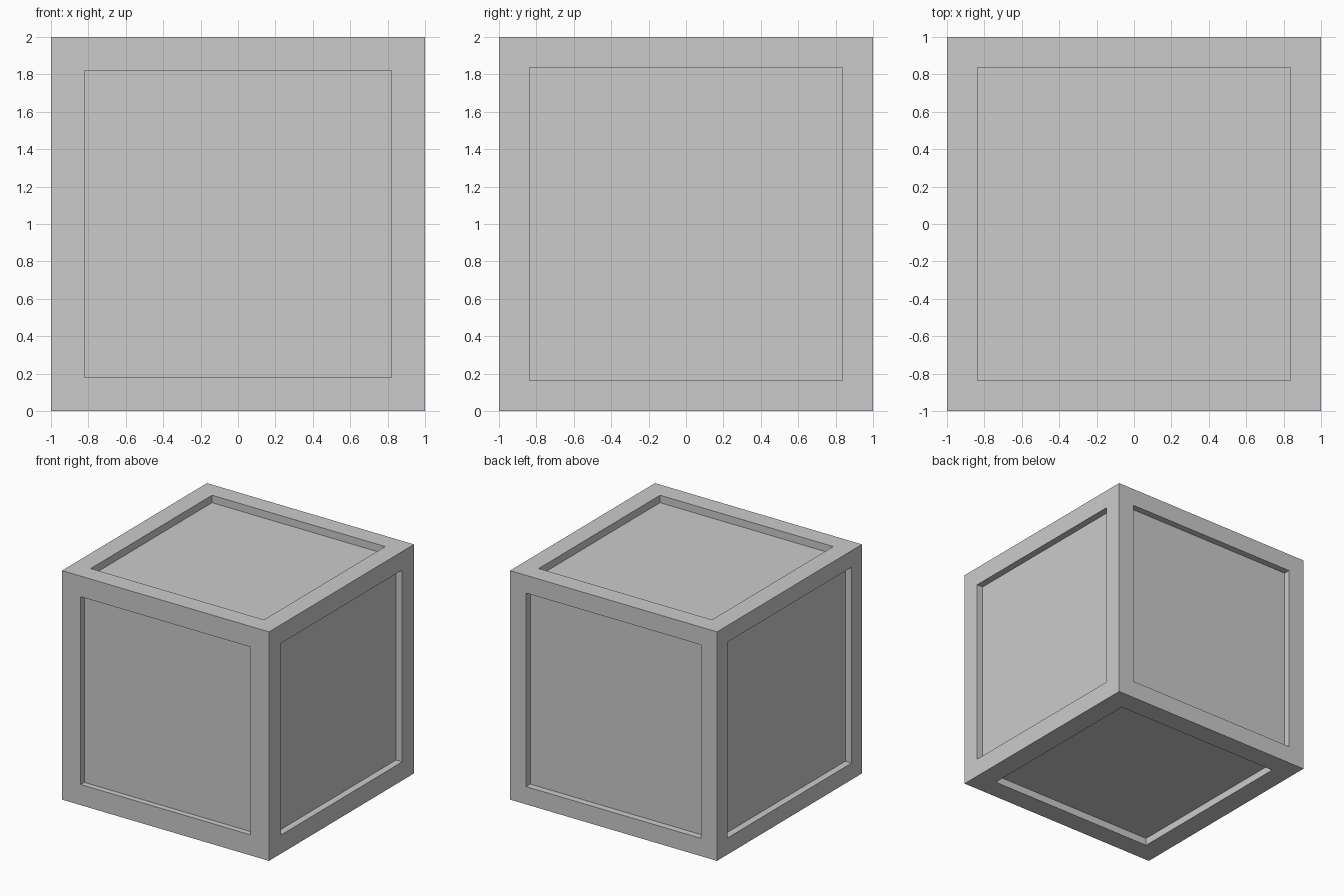
import bpy
import bmesh
from mathutils import Vector

if "Cube" in bpy.data.objects:
    bpy.data.objects.remove(bpy.data.objects["Cube"])

# Frame width and recess depth for each side, keyed by outward direction
PANELS = {
    (0, -1, 0): (0.18, 0.05),    # front
    (0, 1, 0): (0.155, 0.058),   # back
    (1, 0, 0): (0.163, 0.06),    # right
    (-1, 0, 0): (0.145, 0.06),   # left
    (0, 0, 1): (0.163, 0.065),   # top
    (0, 0, -1): (0.185, 0.065),  # bottom
}

# Cube body
bm = bmesh.new()
bmesh.ops.create_cube(bm, size=2)
bm.normal_update()


def recess_panel(direction, border, depth):
    """Inset one side and push its panel straight inwards."""
    normal = Vector(direction)
    side = max(bm.faces, key=lambda f: f.normal.dot(normal) + f.calc_center_median().dot(normal))
    bmesh.ops.inset_individual(bm, faces=[side], thickness=border, use_even_offset=True)
    panel = bmesh.ops.extrude_discrete_faces(bm, faces=[side])["faces"][0]
    bmesh.ops.translate(bm, verts=panel.verts, vec=-normal * depth)
    bm.normal_update()


# Recessed square panel on every side
sides = {d: None for d in PANELS}
for direction, (border, depth) in PANELS.items():
    recess_panel(direction, border, depth)

# Stand the crate on the ground
bmesh.ops.translate(bm, verts=bm.verts, vec=(0, 0, 1))
bmesh.ops.recalc_face_normals(bm, faces=bm.faces)
mesh = bpy.data.meshes.new("panelled_crate")
bm.to_mesh(mesh)
bm.free()
crate = bpy.data.objects.new("panelled_crate", mesh)
bpy.context.collection.objects.link(crate)
